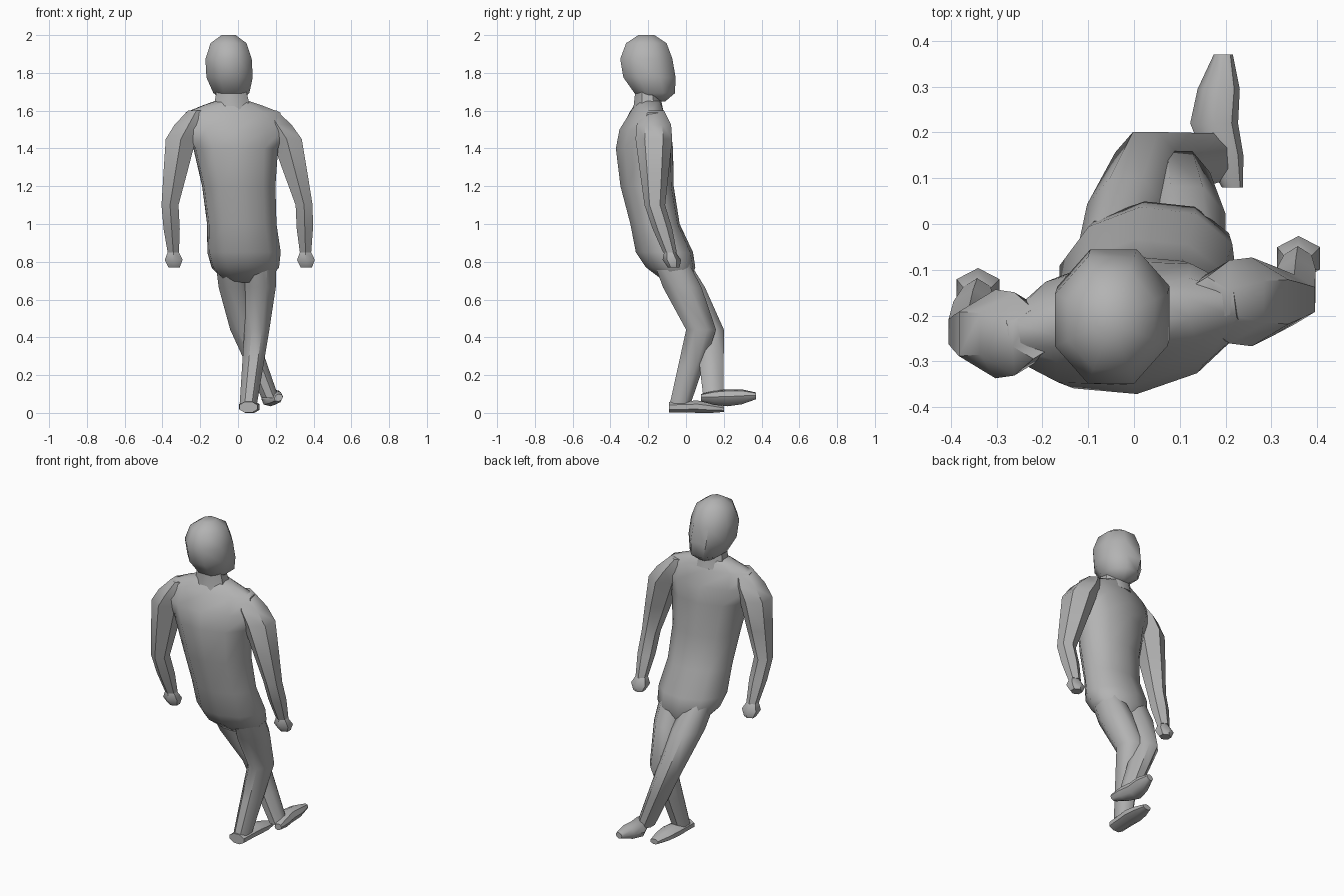
import bpy, bmesh, math
from mathutils import Vector

cube = bpy.data.objects.get("Cube")
if cube:
    bpy.data.objects.remove(cube)

grey = bpy.data.materials.new("plain_grey")
grey.use_nodes = True
colour = (0.45, 0.45, 0.45, 1)
grey.diffuse_color = colour
grey.node_tree.nodes["Principled BSDF"].inputs["Base Color"].default_value = colour


def loft(name, rings, sides=8, lengthwise=False, turn=0):
    """Skin flat rings (centre, half width, half depth) into one closed part."""
    bm = bmesh.new()
    grow = 1 / math.cos(math.pi / sides)
    cosine, sine = math.cos(math.radians(turn)), math.sin(math.radians(turn))
    loops = []
    for centre, width, depth in rings:
        loop = []
        for i in range(sides):
            angle = math.tau * (i + 0.5) / sides
            across = math.cos(angle) * width * grow
            along = math.sin(angle) * depth * grow
            u = across * cosine - along * sine
            v = across * sine + along * cosine
            offset = Vector((u, 0, v)) if lengthwise else Vector((u, v, 0))
            loop.append(bm.verts.new(Vector(centre) + offset))
        loops.append(loop)
    for lower, upper in zip(loops, loops[1:]):
        for i in range(sides):
            j = (i + 1) % sides
            bm.faces.new((lower[i], lower[j], upper[j], upper[i]))
    bm.faces.new(loops[0])
    bm.faces.new(loops[-1])
    bmesh.ops.recalc_face_normals(bm, faces=bm.faces)
    mesh = bpy.data.meshes.new(name)
    bm.to_mesh(mesh)
    bm.free()
    mesh.materials.append(grey)
    part = bpy.data.objects.new(name, mesh)
    bpy.context.collection.objects.link(part)
    bpy.ops.object.select_all(action="DESELECT")
    part.select_set(True)
    bpy.context.view_layer.objects.active = part
    bpy.ops.object.shade_smooth_by_angle(angle=math.radians(48))


def limb(name, joints, widths, flatness, **options):
    """Loft through the joints, with one extra ring halfway along each bone."""
    joints = [Vector(joint) for joint in joints]
    centres = joints[:1]
    for start, end in zip(joints, joints[1:]):
        centres += [start.lerp(end, 0.5), end]
    rings = [(centre, width, width * flatness)
             for centre, width in zip(centres, widths)]
    loft(name, rings, **options)


# Head: a rounded block whose lower half slides forward to the chin
head_rings = []
for step in range(6):
    angle = math.radians(10 + 32 * step)
    height, size = math.cos(angle), math.sin(angle) ** 0.7
    chin = max(0, -height)
    centre = (-0.05 + 0.02 * chin, -0.21 + 0.06 * chin, 1.825 + 0.178 * height)
    head_rings.append((centre, 0.126 * size, 0.142 * size))
loft("head", head_rings)
limb("neck", [(-0.03, -0.2, 1.6), (-0.04, -0.21, 1.8)], [0.1, 0.08, 0.08], 0.8)

# Torso: rings follow a spine that leans and curves backward
torso_sizes = [(0.69, 0.11, 0.06), (0.77, 0.175, 0.125), (0.85, 0.19, 0.145),
               (1, 0.18, 0.125), (1.2, 0.19, 0.135), (1.4, 0.22, 0.145),
               (1.5, 0.26, 0.13), (1.59, 0.25, 0.085), (1.63, 0.15, 0.07),
               (1.65, 0.09, 0.06)]
torso_rings = []
for height, width, depth in torso_sizes:
    spine = (0.1 - 0.08 * height, -0.22 + 0.35 * (1.4 - height) ** 2, height)
    torso_rings.append((spine, width, depth))
loft("torso", torso_rings, sides=10, turn=7)

# Arms and fists, the left one carried further forward
for label, side in (("left", 1), ("right", -1)):
    def place(x, y, z):
        return side * x - 0.05 * (z - 1), y + side * 0.035, z

    wrist = place(0.35, -0.12, 0.85)
    limb(label + "_arm",
         [place(0.19, -0.205, 1.6), place(0.28, -0.205, 1.45),
          place(0.355, -0.2, 1.1), wrist],
         [0.045, 0.075, 0.08, 0.063, 0.045, 0.043, 0.03], 1.05, sides=6)
    limb(label + "_hand", [wrist, place(0.35, -0.1, 0.77)],
         [0.03, 0.047, 0.03], 0.9, sides=6)

# Legs, crossed at the shins
leg_widths = [0.07, 0.085, 0.066, 0.056, 0.046]
limb("left_leg", [(0.13, -0.12, 0.89), (0.1, 0.08, 0.44), (0.055, -0.03, 0.05)],
     leg_widths, 1.2)
limb("right_leg", [(-0.06, -0.12, 0.89), (0.025, 0.125, 0.44), (0.17, 0.145, 0.08)],
     leg_widths, 1.15)

# Feet, one flat on the ground and one rolled inward
limb("left_foot", [(0.055, -0.09, 0.03), (0.06, 0.06, 0.033), (0.075, 0.2, 0.02)],
     [0.048, 0.05, 0.054, 0.045, 0.025], 0.6, lengthwise=True)
limb("right_foot", [(0.215, 0.08, 0.08), (0.175, 0.22, 0.08), (0.195, 0.37, 0.09)],
     [0.022, 0.042, 0.05, 0.044, 0.02], 0.8, lengthwise=True, turn=25)
